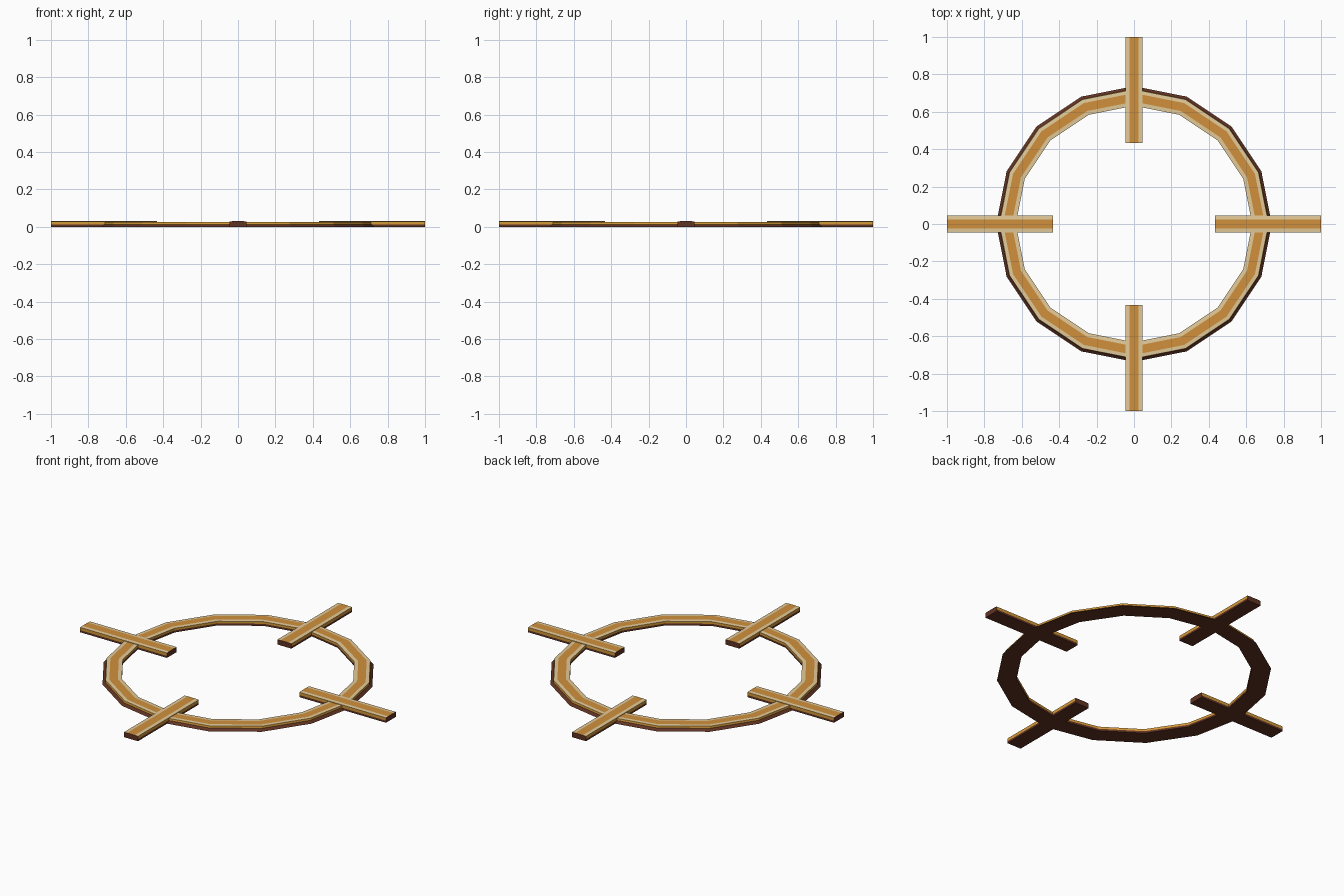
import bpy, bmesh, math
from mathutils import Matrix

if "Cube" in bpy.data.objects:
    bpy.data.objects.remove(bpy.data.objects["Cube"])


def material(name, rgb):
    m = bpy.data.materials.new(name)
    m.diffuse_color = (*rgb, 1.0)
    m.use_nodes = True
    m.node_tree.nodes["Principled BSDF"].inputs["Base Color"].default_value = m.diffuse_color
    return m


MATS = [material("warm_orange_brown", (0.64, 0.28, 0.045)),
        material("pale_tan_edge", (0.78, 0.60, 0.32)),
        material("dark_red_brown", (0.12, 0.033, 0.016)),
        material("golden_side", (0.66, 0.32, 0.04))]
ORANGE, TAN, DARK, GOLD = range(4)


def finish(bm, name):
    bmesh.ops.recalc_face_normals(bm, faces=bm.faces)
    me = bpy.data.meshes.new(name)
    bm.to_mesh(me)
    bm.free()
    for m in MATS:
        me.materials.append(m)
    ob = bpy.data.objects.new(name, me)
    bpy.context.collection.objects.link(ob)


def strips(bm, rows, mats, closed):
    """Skin neighbouring cross-sections, one colour per profile edge."""
    n = len(mats)
    for i in range(len(rows) if closed else len(rows) - 1):
        a, b = rows[i], rows[(i + 1) % len(rows)]
        for j in range(n):
            k = (j + 1) % n
            bm.faces.new((a[j], a[k], b[k], b[j])).material_index = mats[j]


# Ring: profile as (radius, height), swept round sixteen sides
ring_profile = [(0.632, 0.0), (0.737, 0.0), (0.722, 0.013), (0.720, 0.025),
                (0.700, 0.026), (0.654, 0.026), (0.632, 0.025), (0.632, 0.012)]
ring_mats = [DARK, DARK, GOLD, TAN, ORANGE, TAN, GOLD, DARK]
bm = bmesh.new()
rows = []
for i in range(16):
    a = math.tau * i / 16
    rows.append([bm.verts.new((r * math.cos(a), r * math.sin(a), z))
                 for r, z in ring_profile])
strips(bm, rows, ring_mats, True)
finish(bm, "ring")

# Bars: profile as (across, height), straddling the ring at each quarter
bar_profile = [(-0.046, 0.0), (0.046, 0.0), (0.046, 0.012), (0.046, 0.029),
               (0.025, 0.030), (-0.025, 0.030), (-0.046, 0.029), (-0.046, 0.012)]
bar_mats = [DARK, DARK, GOLD, TAN, ORANGE, TAN, GOLD, DARK]
for i, side in enumerate(("right", "back", "left", "front")):
    bm = bmesh.new()
    rows = [[bm.verts.new((x, y, z)) for y, z in bar_profile] for x in (0.433, 1.0)]
    strips(bm, rows, bar_mats, False)
    # dark end caps
    for r in rows:
        bm.faces.new(r).material_index = DARK
    bm.transform(Matrix.Rotation(i * math.pi / 2, 4, 'Z'))
    finish(bm, side + "_bar")
